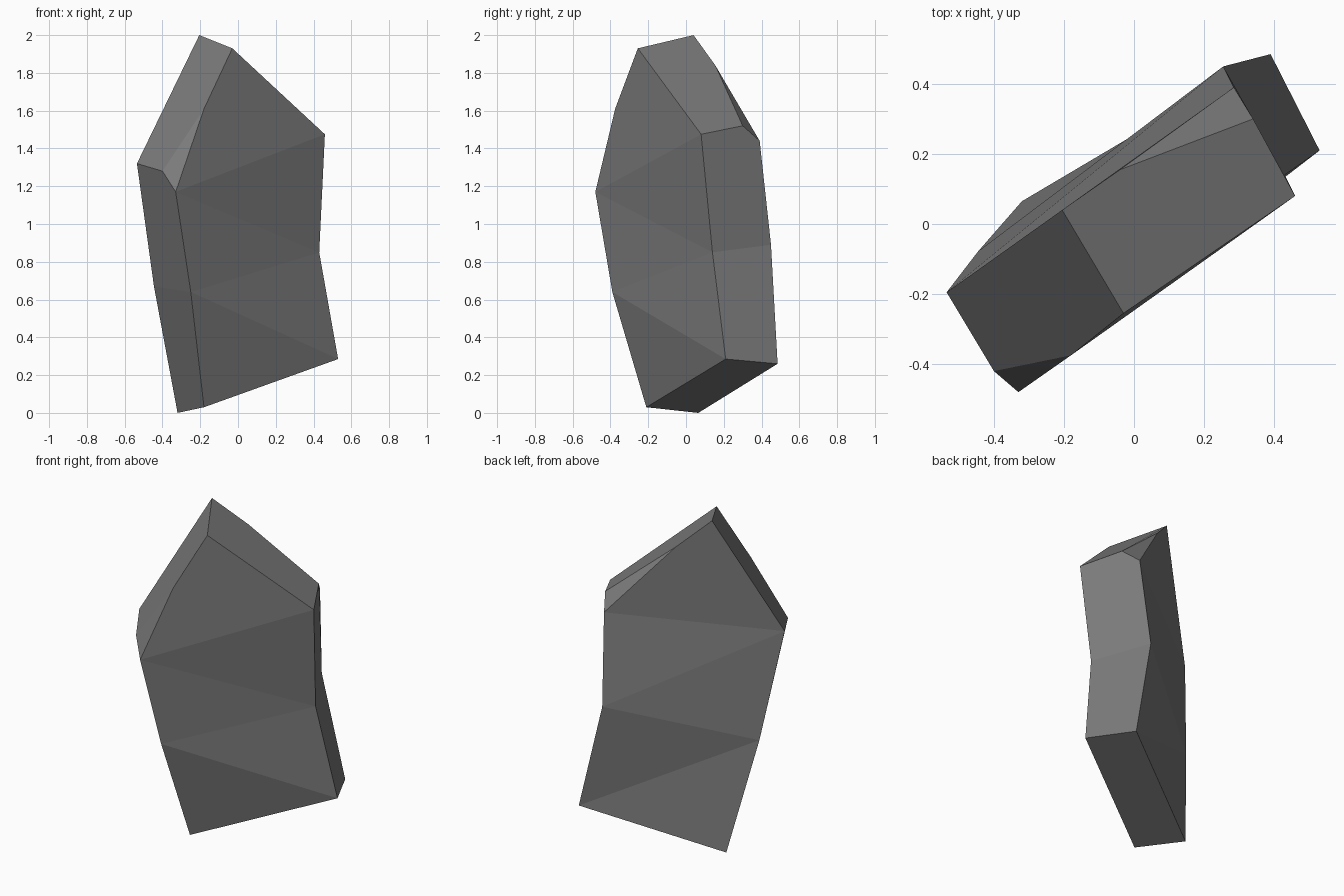
import bpy, bmesh

if "Cube" in bpy.data.objects:
    bpy.data.objects.remove(bpy.data.objects["Cube"])

# Corner points of the two outlines of the slab, listed anticlockwise seen from the front
front = [(-.18, -.21, .03), (.53, .21, .285), (.43, .14, .85), (.46, .08, 1.475),
         (-.03, -.255, 1.93), (-.18, -.375, 1.61), (-.33, -.48, 1.17), (-.25, -.39, .64)]
back = [(-.32, .065, 0), (.39, .485, .26), (.255, .45, .89), (.285, .39, 1.44),
        (-.04, .155, 1.84), (-.205, .04, 2.0), (-.535, -.195, 1.32), (-.445, -.078, .67)]
# Inner corners of the two chipped edges
chips = [(-.40, -.42, 1.28), (.34, .30, 1.52)]

bm = bmesh.new()
f = [bm.verts.new(p) for p in front]
b = [bm.verts.new(p) for p in back]
left_chip, right_chip = [bm.verts.new(p) for p in chips]

# Broad front and back: zigzag facets below, a pointed cap above
for o, cap in ((f, f[3:7]), (b, b[3:7])):
    for tri in ((0, 1, 7), (1, 2, 7), (2, 6, 7), (2, 3, 6)):
        bm.faces.new([o[i] for i in tri])
    bm.faces.new(cap)

# Narrow sides, underside, slanted tops and the two chips
for face in ((f[0], f[1], b[1], b[0]),
             (f[1], f[2], b[2], b[1]),
             (f[2], f[3], right_chip, b[3], b[2]),
             (f[3], f[4], b[5], b[4], right_chip),
             (right_chip, b[4], b[3]),
             (f[4], f[5], left_chip, b[6], b[5]),
             (f[5], f[6], left_chip),
             (f[6], f[7], b[7], b[6], left_chip),
             (f[7], f[0], b[0], b[7])):
    bm.faces.new(face)
bmesh.ops.recalc_face_normals(bm, faces=bm.faces[:])

mesh = bpy.data.meshes.new("rock_slab")
bm.to_mesh(mesh)
bm.free()
stone = bpy.data.materials.new("grey stone")
stone.diffuse_color = (.2, .2, .202, 1)
stone.use_nodes = True
stone.node_tree.nodes["Principled BSDF"].inputs["Base Color"].default_value = stone.diffuse_color
mesh.materials.append(stone)
bpy.context.collection.objects.link(bpy.data.objects.new("rock_slab", mesh))
